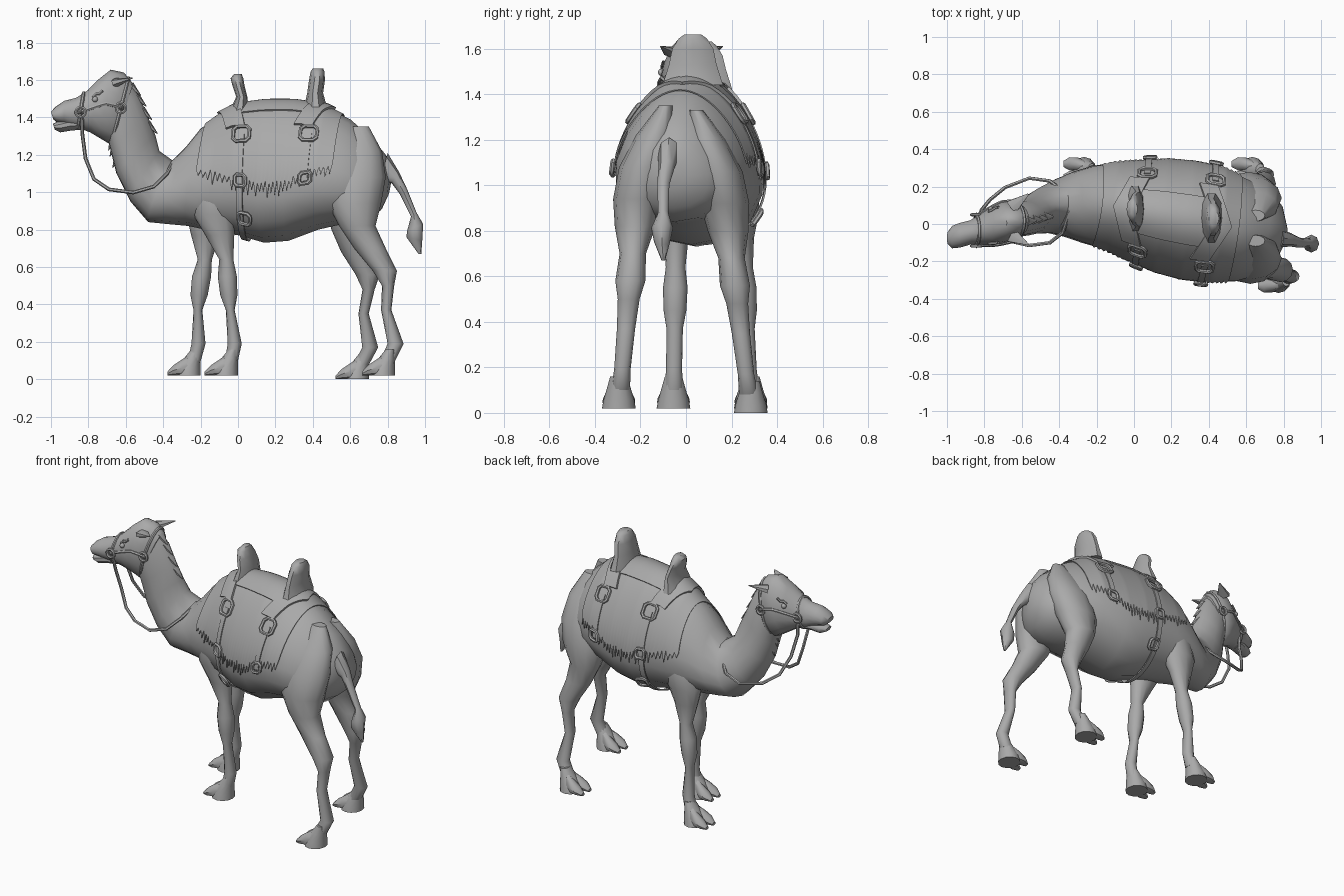
import bpy, bmesh, math, random
from mathutils import Vector

random.seed(4)
cube = bpy.data.objects.get("Cube")
if cube:
    bpy.data.objects.remove(cube)

grey = bpy.data.materials.new("plain_grey")
grey.use_nodes = True
grey.diffuse_color = (.4, .4, .4, 1)
grey.node_tree.nodes["Principled BSDF"].inputs["Base Color"].default_value = (.4, .4, .4, 1)
parts = []


def finish(name, bm):
    bmesh.ops.recalc_face_normals(bm, faces=bm.faces)
    mesh = bpy.data.meshes.new(name)
    bm.to_mesh(mesh)
    bm.free()
    ob = bpy.data.objects.new(name, mesh)
    bpy.context.collection.objects.link(ob)
    mesh.materials.append(grey)
    parts.append(ob)
    return ob


def ring_point(ring, t, off=0, taper=0, skew=0):
    """Point on an oval section given by top x z, bottom x z, centre y and half width."""
    tx, tz, bx, bz, y, w = ring
    top, bottom = Vector((tx, y, tz)), Vector((bx, y, bz))
    half = (top - bottom) / 2
    half *= (half.length + off) / max(half.length, 1e-4)
    side = (w + off) * math.sin(t) * (1 - taper * math.cos(t))
    return (top + bottom) / 2 + half * math.cos(t) + Vector((skew * side, side, 0))


def skin(rings, x, t, off=0, **shape):
    """Point on a lofted surface where the top line passes x."""
    for a, b in zip(rings, rings[1:]):
        if min(a[0], b[0]) <= x <= max(a[0], b[0]):
            f = (x - a[0]) / (b[0] - a[0])
            return ring_point([p + (q - p) * f for p, q in zip(a, b)], t, off, **shape)


def loft(name, rings, sides=16, **shape):
    bm = bmesh.new()
    loops = [[bm.verts.new(ring_point(r, math.tau * i / sides, **shape))
              for i in range(sides)] for r in rings]
    for a, b in zip(loops, loops[1:]):
        for i in range(sides):
            j = (i + 1) % sides
            bm.faces.new((a[i], a[j], b[j], b[i]))
    bm.faces.new(loops[0])
    bm.faces.new(loops[-1])
    return finish(name, bm)


def sheet(name, nu, nv, point, thick=.008):
    bm = bmesh.new()
    g = [[bm.verts.new(point(i / nu, j / nv)) for j in range(nv + 1)] for i in range(nu + 1)]
    for i in range(nu):
        for j in range(nv):
            bm.faces.new((g[i][j], g[i + 1][j], g[i + 1][j + 1], g[i][j + 1]))
    ob = finish(name, bm)
    mod = ob.modifiers.new("thickness", "SOLIDIFY")
    mod.thickness, mod.offset = thick, 0


def tube(name, points, radius, closed=False):
    curve = bpy.data.curves.new(name, "CURVE")
    curve.dimensions = "3D"
    curve.bevel_depth, curve.bevel_resolution = radius, 1
    spline = curve.splines.new("POLY")
    spline.points.add(len(points) - 1)
    for p, co in zip(spline.points, points):
        p.co = (*co, 1)
    spline.use_cyclic_u = closed
    curve.materials.append(grey)
    ob = bpy.data.objects.new(name, curve)
    bpy.context.collection.objects.link(ob)
    parts.append(ob)


def spike(name, base, tip, r, flat=1):
    bm = bmesh.new()
    d = Vector(tip) - Vector(base)
    bmesh.ops.create_cone(bm, segments=6, cap_ends=True, radius1=r, radius2=r * .1, depth=d.length)
    bmesh.ops.scale(bm, vec=(1, flat, 1), verts=bm.verts)
    ob = finish(name, bm)
    ob.rotation_euler = d.to_track_quat("Z", "Y").to_euler()
    ob.location = (Vector(base) + Vector(tip)) / 2


# Body and neck, from rump to nape
body = [(.82, 1.1, .8, .98, -.06, .05), (.79, 1.2, .76, .9, -.055, .15),
        (.72, 1.285, .68, .84, -.05, .22), (.6, 1.39, .56, .83, -.035, .27),
        (.47, 1.455, .43, .8, -.005, .295), (.3, 1.48, .27, .74, .022, .3),
        (.15, 1.48, .14, .73, .047, .287), (0, 1.46, 0, .77, .073, .255),
        (-.1, 1.41, -.13, .79, .095, .23), (-.2, 1.34, -.27, .82, .105, .205),
        (-.28, 1.24, -.38, .83, .105, .172), (-.35, 1.17, -.48, .84, .095, .143),
        (-.42, 1.22, -.575, .95, .07, .12), (-.44, 1.3, -.65, 1.1, .045, .105),
        (-.48, 1.4, -.68, 1.22, .03, .095), (-.53, 1.52, -.7, 1.3, .02, .095),
        (-.57, 1.58, -.73, 1.34, .01, .08)]
BODY = dict(taper=.24, skew=.13)
loft("body_and_neck", body, **BODY)

# Head with lower jaw
head = [(-.56, 1.58, -.66, 1.27, .02, .085), (-.61, 1.64, -.69, 1.26, .015, .108),
        (-.68, 1.655, -.74, 1.29, .005, .112), (-.75, 1.6, -.79, 1.32, -.015, .1),
        (-.81, 1.54, -.845, 1.34, -.03, .08), (-.865, 1.505, -.885, 1.345, -.045, .065),
        (-.93, 1.488, -.93, 1.365, -.06, .066), (-.975, 1.458, -.97, 1.375, -.07, .06),
        (-1, 1.43, -.988, 1.39, -.075, .035)]
loft("head", head, taper=.1)
loft("lower_jaw", [(-.82, 1.4, -.82, 1.335, -.03, .055), (-.9, 1.4, -.89, 1.33, -.05, .05),
                   (-.955, 1.385, -.95, 1.32, -.062, .048), (-.99, 1.365, -.98, 1.335, -.07, .03)], 10)

# Ears, eyes and brows
for side, label in ((1, "left"), (-1, "right")):
    spike(label + "_ear", (-.655, .015 + side * .075, 1.585),
          (-.565, .025 + side * .135, 1.61), .045, .55)
    bm = bmesh.new()
    bmesh.ops.create_uvsphere(bm, u_segments=10, v_segments=6, radius=.016)
    finish(label + "_eye", bm).location = skin(head, -.75, side * 1.3, -.004)
    tube(label + "_brow", [skin(head, -.765 + .018 * i, side * (1.15 - .06 * (i % 2)))
                           for i in range(4)], .008)

# Shaggy tufts down the nape and the throat
for i in range(4):
    p = skin(body, -.545 + .03 * i, 0)
    spike("nape_tuft", p + Vector((-.03, 0, .03)), p + Vector((.025, 0, -.025)), .03, .7)
for i in range(3):
    p = skin(body, -.5 + .02 * i, math.pi)
    spike("throat_tuft", p + Vector((.02, 0, .04)), p + Vector((-.005, 0, -.03)), .025, .7)

# Legs: height, front x, back x, half width
front_leg = [(.08, -.07, 0, .042), (.17, -.055, .02, .035), (.35, -.065, -.018, .036),
             (.43, -.095, -.003, .05), (.53, -.108, -.006, .054), (.62, -.1, -.025, .043),
             (.75, -.175, -.02, .055), (.86, -.24, -.01, .083), (1, -.25, -.01, .09),
             (1.14, -.2, -.04, .07), (1.22, -.16, -.08, .025)]
hind_leg = [(.08, .76, .84, .042), (.17, .8, .885, .036), (.35, .765, .82, .04),
            (.48, .77, .835, .048), (.56, .72, .85, .066), (.68, .62, .79, .058),
            (.8, .54, .735, .09), (.92, .48, .765, .108), (1.06, .47, .79, .11),
            (1.2, .52, .77, .085), (1.33, .6, .7, .03)]


def leg(name, table, dx, low_y, high_y, lift):
    rings = []
    inward = -1 if high_y > .05 else 1
    for z, front, back, w in table:
        shift = dx * max(0, 1 - (z / .95) ** 2)
        y = low_y + (high_y - low_y) * min(z, 1) + inward * .35 * max(0, z - 1)
        rings.append((front + shift, z + lift, back + shift, z + lift, y, w))
    loft(name, rings, 12)
    # Hoof pad with a pair of toes at the front
    heel = table[0][2] + dx
    loft(name + "_pad", [(heel - d, lift + h, heel, lift + h, low_y, w) for h, d, w in
                         ((.14, .05, .038), (.09, .09, .052), (.035, .13, .068), (0, .135, .074))], 12)
    for s in (-1, 1):
        toe = ((.05, .12, .022, .03), (.1, .085, .032, .038),
               (.145, .055, .037, .035), (.178, .02, .036, .016))
        loft(name + "_toe", [(heel - d, lift + h, heel - d, lift, low_y + s * o, w)
                             for d, h, o, w in toe], 8, taper=.15)


leg("right_front_leg", front_leg, 0, -.055, -.04, .02)
leg("left_front_leg", front_leg, -.2, .285, .23, .02)
leg("right_hind_leg", hind_leg, 0, -.295, -.205, .02)
leg("left_hind_leg", hind_leg, -.14, .285, .16, 0)

# Tail with tuft
loft("tail", [(.8, 1.21, .76, 1.06, -.075, .048), (.86, 1.11, .82, 1.05, -.085, .036),
              (.905, 1.015, .865, .99, -.1, .027), (.955, .89, .925, .87, -.1, .022),
              (.99, .83, .905, .795, -.105, .048), (.985, .74, .9, .76, -.105, .035),
              (.98, .67, .965, .67, -.1, .008)], 8)

# Blanket with a ragged lower edge
columns = 64
fringe = [random.uniform(.05, .18) * (1 if i % 2 else -.5) for i in range(columns + 1)]


def blanket_point(u, v):
    x = -.17 + .73 * u
    edge = 1.78 - 2.1 * (x - .2) ** 2
    s = 2 * v - 1
    t = s * (edge + fringe[round(u * columns)] * abs(s) ** 8)
    return skin(body, x, t, .008, **BODY)


sheet("blanket", columns, 26, blanket_point, .006)

# Saddle seat, its side flaps, and the two horns
sheet("saddle_seat", 10, 12, lambda u, v: skin(body, .44 * u, (2 * v - 1) * .55, .016, **BODY))
for name, x0, lean in (("front_flap", -.06, .07), ("rear_flap", .47, -.09)):
    sheet(name, 3, 14, lambda u, v: skin(
        body, x0 + lean * abs(2 * v - 1) + .1 * (u - .5), (2 * v - 1) * .85, .018, **BODY), .014)
loft("front_horn", [(-.05, 1.42, .06, 1.42, .08, .13), (-.01, 1.51, .05, 1.51, .08, .1),
                    (-.03, 1.57, .035, 1.57, .08, .085), (-.04, 1.61, .028, 1.61, .08, .06),
                    (-.02, 1.632, .02, 1.632, .08, .035)], 10)
loft("rear_horn", [(.35, 1.44, .48, 1.44, .03, .14), (.37, 1.53, .455, 1.53, .03, .11),
                   (.38, 1.6, .465, 1.6, .03, .095), (.388, 1.645, .462, 1.645, .03, .065),
                   (.4, 1.662, .455, 1.662, .03, .04)], 10)

# Girth straps and buckles
sheet("girth_strap", 1, 48, lambda u, v: skin(
    body, .045 + .035 * (u - .5), 1 + v * (math.tau - 2), .013, **BODY))
for side in (1, -1):
    sheet("rear_strap", 1, 10, lambda u, v: skin(
        body, .415 + .035 * (u - .5), side * (1 + .75 * v), .013, **BODY))
    for x, t, size in ((.045, 1.0, .045), (.415, 1.0, .045), (.05, 1.7, .03),
                       (.42, 1.7, .03), (.07, 2.3, .034)):
        t *= side
        centre = skin(body, x, t, .02, **BODY)
        along = (skin(body, x + .02, t, .02, **BODY) - centre).normalized()
        down = (skin(body, x, t + .05, .02, **BODY) - centre).normalized()
        corners = ((1, .6), (.6, 1), (-.6, 1), (-1, .6), (-1, -.6), (-.6, -1), (.6, -1), (1, -.6))
        tube("buckle", [centre + size * (along * a + down * b) for a, b in corners], .011, True)

# Bridle bands, cheek straps and rings
for x in (-.585, -.825):
    tube("bridle_band", [skin(head, x, math.tau * i / 20, 0, taper=.1) for i in range(20)], .01, True)
for side in (1, -1):
    tube("cheek_strap", [skin(head, -.585 - .03 * i, side * (1.5 + .02 * i), 0, taper=.1)
                         for i in range(9)], .01)
    for x, t in ((-.585, 1.5), (-.825, 1.65)):
        c = skin(head, x, side * t, .008)
        tube("bridle_ring", [c + .026 * Vector((math.cos(a), 0, math.sin(a)))
                             for a in (math.tau * i / 12 for i in range(12))], .009, True)
        spike("bridle_stud", c - Vector((0, side * .01, 0)), c + Vector((0, side * .012, 0)), .018)

# Reins looped round the neck: x, distance from the middle, z, shift of the middle
rein = [(-.835, .07, 1.4, -.1), (-.832, .055, 1.31, -.09), (-.815, .06, 1.18, -.05),
        (-.77, .095, 1.07, -.03), (-.69, .14, 1.015, -.01), (-.56, .18, .998, 0),
        (-.45, .165, 1.03, 0), (-.38, .11, 1.1, 0), (-.345, 0, 1.165, 0)]
tube("reins", [(x, .065 + m + y, z) for x, y, z, m in rein]
     + [(x, .065 + m - y, z) for x, y, z, m in rein[-2::-1]], .01)

# Turn curves into meshes and smooth the soft forms
bpy.ops.object.select_all(action="DESELECT")
for ob in parts:
    ob.select_set(True)
bpy.context.view_layer.objects.active = parts[0]
bpy.ops.object.convert(target="MESH")
bpy.ops.object.shade_smooth_by_angle(angle=math.radians(45))
